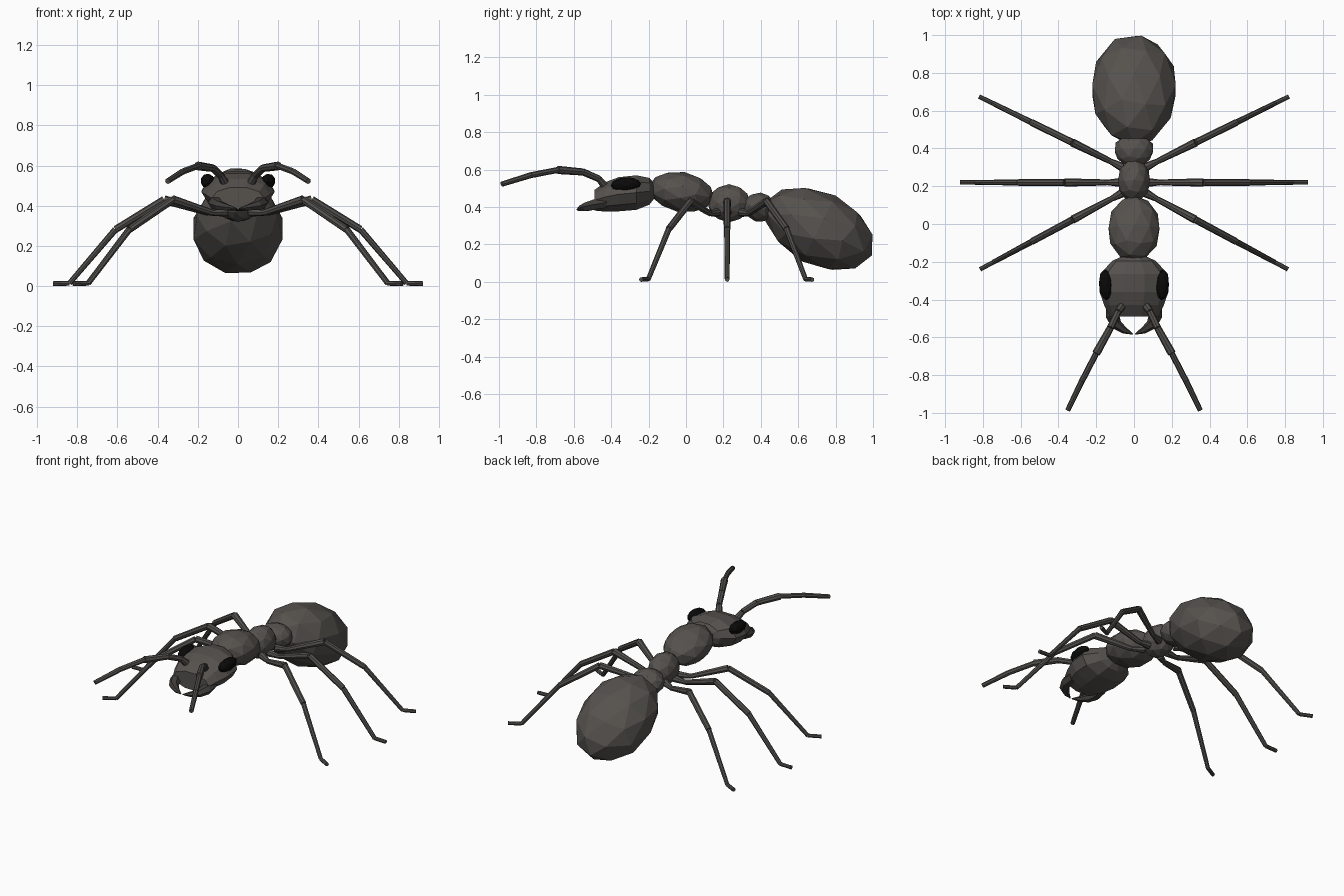
import bpy, bmesh, math
from mathutils import Vector, Matrix

if "Cube" in bpy.data.objects:
    bpy.data.objects.remove(bpy.data.objects["Cube"])


def material(name, rgb):
    m = bpy.data.materials.new(name)
    m.diffuse_color = (*rgb, 1)
    m.use_nodes = True
    m.node_tree.nodes["Principled BSDF"].inputs["Base Color"].default_value = m.diffuse_color
    return m


SHELL = material("dark grey shell", (0.092, 0.084, 0.076))
LIMB = material("limb grey", (0.085, 0.08, 0.074))
JAW = material("jaw grey", (0.05, 0.047, 0.044))
BLACK = material("eye black", (0.003, 0.003, 0.003))


def finish(name, bm, mat):
    bmesh.ops.recalc_face_normals(bm, faces=bm.faces)
    me = bpy.data.meshes.new(name)
    bm.to_mesh(me)
    bm.free()
    me.materials.append(mat)
    ob = bpy.data.objects.new(name, me)
    bpy.context.collection.objects.link(ob)
    return ob


def blob(name, centre, size, tilt=0, mat=SHELL, taper=0.0, roll=0, sub=2):
    """Faceted ellipsoid with its pole along y; taper narrows the front end."""
    bm = bmesh.new()
    bmesh.ops.create_icosphere(bm, subdivisions=sub, radius=1)
    bmesh.ops.rotate(bm, verts=bm.verts, matrix=Matrix.Rotation(math.radians(-90), 3, 'X'))
    for v in bm.verts:
        k = 1 + taper * v.co.y
        v.co = Vector((v.co.x * size[0] * k, v.co.y * size[1], v.co.z * size[2] * k))
    rot = Matrix.Rotation(math.radians(roll), 4, 'Y') @ Matrix.Rotation(math.radians(tilt), 4, 'X')
    bmesh.ops.transform(bm, verts=bm.verts, matrix=Matrix.Translation(centre) @ rot)
    return finish(name, bm, mat)


def tube(bm, a, b, ra, rb, sides=8):
    a, b = Vector(a), Vector(b)
    d = b - a
    m = Matrix.Translation((a + b) / 2) @ d.to_track_quat('Z', 'Y').to_matrix().to_4x4()
    bmesh.ops.create_cone(bm, cap_ends=True, segments=sides, radius1=ra, radius2=rb,
                          depth=d.length, matrix=m)


def limb(name, pts, radii):
    """Chain of tapered segments; each radius pair belongs to one segment."""
    bm = bmesh.new()
    for a, b, (ra, rb) in zip(pts, pts[1:], radii):
        tube(bm, a, b, ra, rb)
    return finish(name, bm, LIMB)


def loft(name, rings, mat, sides=8):
    """Skin over closed rings of points, capped at both ends."""
    bm = bmesh.new()
    loops = [[bm.verts.new(p) for p in ring] for ring in rings]
    for l0, l1 in zip(loops, loops[1:]):
        for i in range(sides):
            j = (i + 1) % sides
            bm.faces.new((l0[i], l0[j], l1[j], l1[i]))
    bm.faces.new(loops[0])
    bm.faces.new(loops[-1])
    return finish(name, bm, mat)


# Body segments
blob("abdomen", (0, 0.71, 0.285), (0.232, 0.318, 0.198), tilt=-27, taper=0.03)
blob("thorax", (0, -0.025, 0.48), (0.141, 0.177, 0.108), tilt=-10)
blob("waist_node", (0, 0.23, 0.42), (0.088, 0.115, 0.102))
blob("petiole", (0, 0.385, 0.4), (0.106, 0.088, 0.078), tilt=-10, taper=0.15)

# Head: rings of (y, half width, half height, centre z)
head = []
for y, w, h, z in [(-0.165, 0.05, 0.035, 0.485), (-0.195, 0.115, 0.075, 0.484),
                   (-0.265, 0.18, 0.097, 0.477), (-0.36, 0.182, 0.096, 0.468),
                   (-0.43, 0.158, 0.083, 0.454), (-0.49, 0.13, 0.058, 0.436)]:
    head.append([(w * math.cos(t), y, z + h * math.sin(t))
                 for t in (math.tau * i / 10 for i in range(10))])
loft("head", head, SHELL, 10)

for s, side in ((1, "right"), (-1, "left")):
    # Eyes lie on the upper sides of the head
    blob(side + "_eye", (s * 0.149, -0.322, 0.52), (0.036, 0.081, 0.04), tilt=4,
         mat=BLACK, roll=s * 30)

    # Curved pincer jaws: (x, y, z, outward direction, radius)
    jaw = []
    for x, y, z, nx, ny, r in [(0.11, -0.43, 0.425, 1, 0.2, 0.037),
                               (0.113, -0.49, 0.413, 1, -0.1, 0.036),
                               (0.093, -0.533, 0.401, 0.8, -0.6, 0.029),
                               (0.052, -0.562, 0.392, 0.4, -0.9, 0.019),
                               (0.006, -0.583, 0.386, 0.2, -1, 0.003)]:
        n = Vector((nx, ny, 0)).normalized()
        jaw.append([(s * (x + n.x * r * math.cos(t)), y + n.y * r * math.cos(t),
                     z + 0.9 * r * math.sin(t))
                    for t in (math.tau * i / 6 for i in range(6))])
    loft(side + "_jaw", jaw, JAW, 6)

    # Antennae
    path = [(0.055, -0.42, 0.495), (0.085, -0.465, 0.55), (0.125, -0.55, 0.587),
            (0.2, -0.685, 0.598), (0.275, -0.83, 0.57), (0.35, -0.985, 0.522)]
    limb(side + "_antenna", [(s * x, y, z) for x, y, z in path],
         [(0.024, 0.018), (0.018, 0.019), (0.019, 0.022), (0.016, 0.016), (0.016, 0.014)])

    # Legs: each runs straight outward from its hip, bending only in height
    for name, hip, toe in (("front", (0.06, 0.165), (0.815, -0.24)),
                           ("middle", (0.07, 0.22), (0.92, 0.22)),
                           ("back", (0.06, 0.3), (0.82, 0.675))):
        hip, toe = Vector(hip), Vector(toe)
        pts = []
        for f, z in ((0, 0.37), (0.09, 0.365), (0.35, 0.43), (0.635, 0.282),
                     (0.905, 0.014), (1, 0.012)):
            p = hip.lerp(toe, f)
            pts.append((s * p.x, p.y, z))
        limb(side + "_" + name + "_leg", pts,
             [(0.024, 0.014), (0.016, 0.022), (0.019, 0.018), (0.016, 0.013), (0.012, 0.012)])
